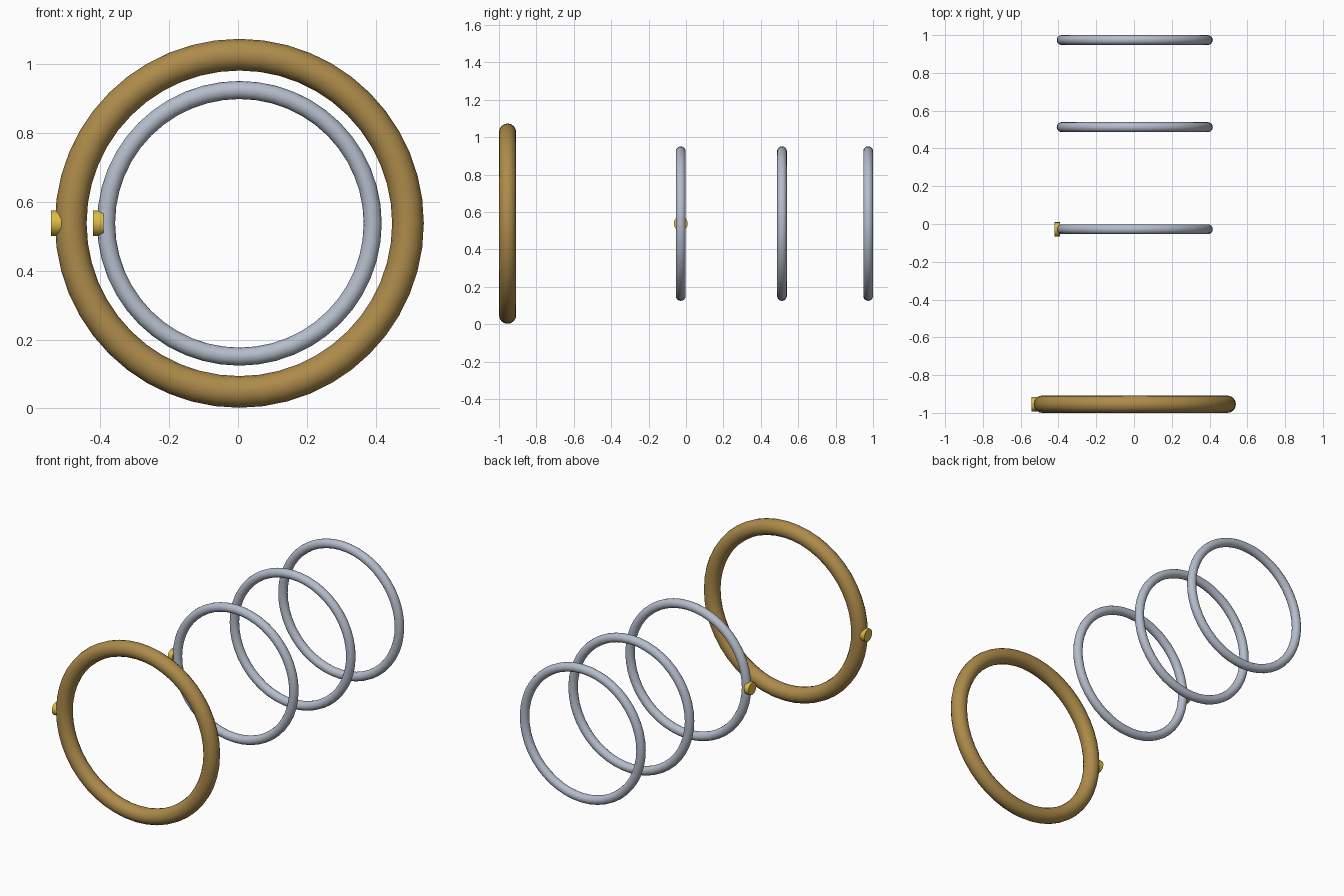
import bpy
from math import radians

if "Cube" in bpy.data.objects:
    bpy.data.objects.remove(bpy.data.objects["Cube"])

CX, CZ = 0.004, 0.5375


def material(name, color):
    m = bpy.data.materials.new(name)
    m.diffuse_color = color
    m.use_nodes = True
    m.node_tree.nodes["Principled BSDF"].inputs["Base Color"].default_value = m.diffuse_color
    return m


brass = material("brass", (0.42, 0.26, 0.07, 1))
steel = material("steel", (0.46, 0.51, 0.60, 1))
gold = material("gold", (0.72, 0.50, 0.06, 1))


def finish(name, mat):
    ob = bpy.context.object
    ob.name = name
    ob.data.materials.append(mat)
    bpy.ops.object.shade_smooth_by_angle(angle=radians(40))


def ring(name, y, major, minor, mat):
    bpy.ops.mesh.primitive_torus_add(
        major_radius=major, minor_radius=minor, major_segments=48,
        minor_segments=16, location=(CX, y, CZ), rotation=(radians(90), 0, 0))
    finish(name, mat)


def stud(name, y, outer_x):
    depth = 0.0305
    bpy.ops.mesh.primitive_cylinder_add(
        vertices=16, radius=0.0375, depth=depth,
        location=(outer_x + depth / 2, y, CZ), rotation=(0, radians(90), 0))
    finish(name, gold)


# Large front ring and its side stud
ring("large_ring", -0.954, 0.4895, 0.046, brass)
stud("large_ring_stud", -0.954, -0.543)

# Three small rings behind, the first one with a stud
for i, y in enumerate((-0.028, 0.513, 0.974)):
    ring(f"small_ring_{i + 1}", y, 0.387, 0.0262, steel)
stud("small_ring_stud", -0.028, -0.4215)
